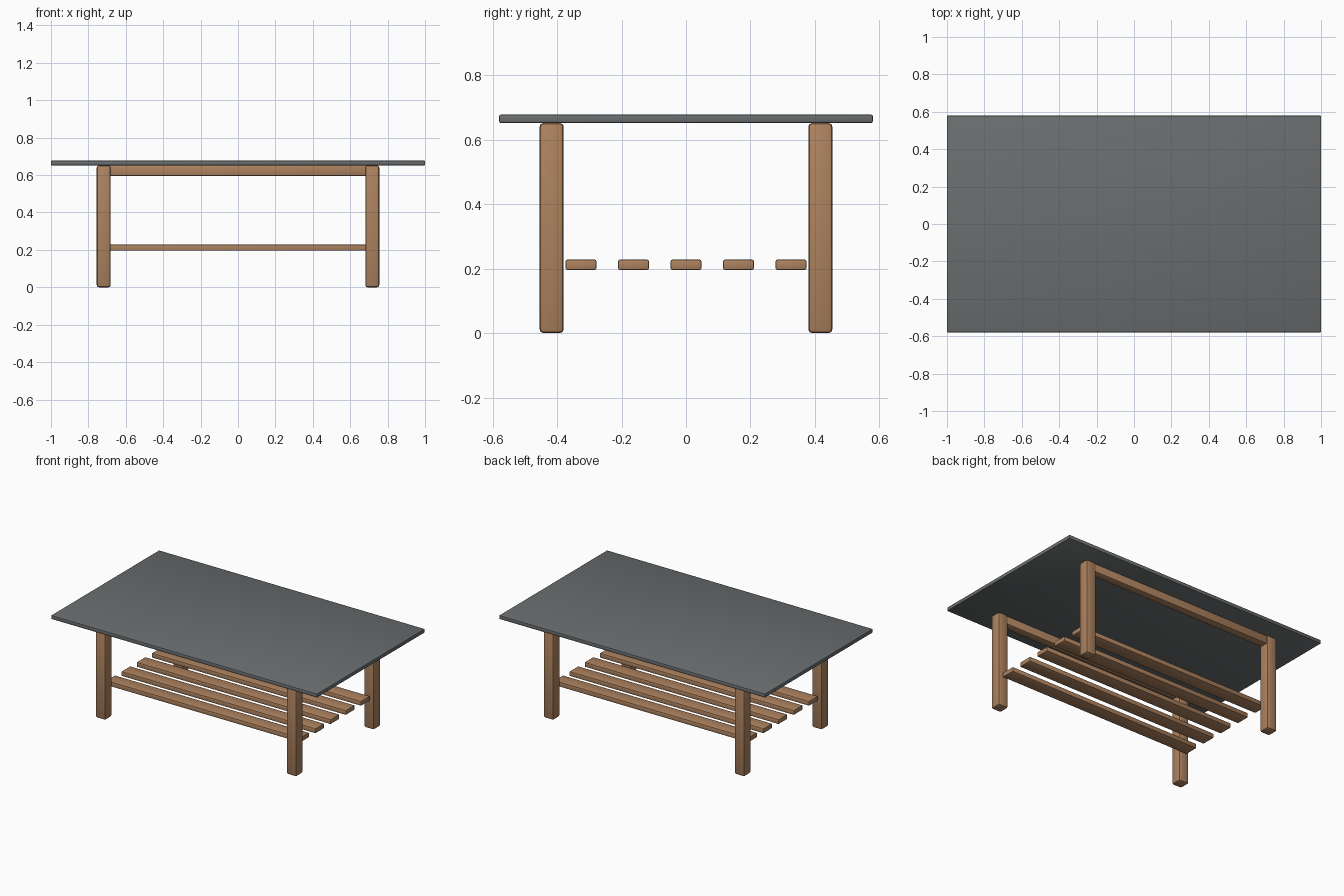
import bpy

if "Cube" in bpy.data.objects:
    bpy.data.objects.remove(bpy.data.objects["Cube"])


def make_material(name, rgb):
    mat = bpy.data.materials.new(name)
    mat.use_nodes = True
    color = (*rgb, 1.0)
    mat.diffuse_color = color
    mat.node_tree.nodes["Principled BSDF"].inputs["Base Color"].default_value = color
    return mat


wood = make_material("warm_wood", (0.42, 0.225, 0.115))
slate = make_material("grey_slate", (0.145, 0.155, 0.16))


def board(name, center, size, mat, bevel, segments=2):
    """Box with softened edges."""
    bpy.ops.mesh.primitive_cube_add(size=1, location=center)
    obj = bpy.context.object
    obj.name = name
    obj.scale = size
    bpy.ops.object.transform_apply(location=False, rotation=False, scale=True)
    obj.data.materials.append(mat)
    mod = obj.modifiers.new("soft_edges", "BEVEL")
    mod.width = bevel
    mod.segments = segments
    bpy.ops.object.modifier_apply(modifier=mod.name)
    bpy.ops.object.shade_smooth_by_angle()
    return obj


LEG_X, LEG_Y, LEG_W, LEG_H = 0.718, 0.417, 0.075, 0.652

# Table top
board("table_top", (0, 0, LEG_H + 0.013), (2.0, 1.16, 0.026), slate, 0.005)

# Legs and the long rails joining them
for y_name, sy in (("front", -1), ("back", 1)):
    for x_name, sx in (("right", -1), ("left", 1)):
        board(f"{y_name}_{x_name}_leg", (sx * LEG_X, sy * LEG_Y, LEG_H / 2),
              (LEG_W, LEG_W, LEG_H), wood, 0.012)
    board(f"{y_name}_rail", (0, sy * LEG_Y, LEG_H - 0.028),
          (2 * LEG_X - 0.05, 0.055, 0.056), wood, 0.006)

# Slatted lower shelf
for i in range(5):
    board(f"shelf_slat_{i + 1}", (0, (i - 2) * 0.163, 0.212),
          (1.46, 0.095, 0.032), wood, 0.005)
